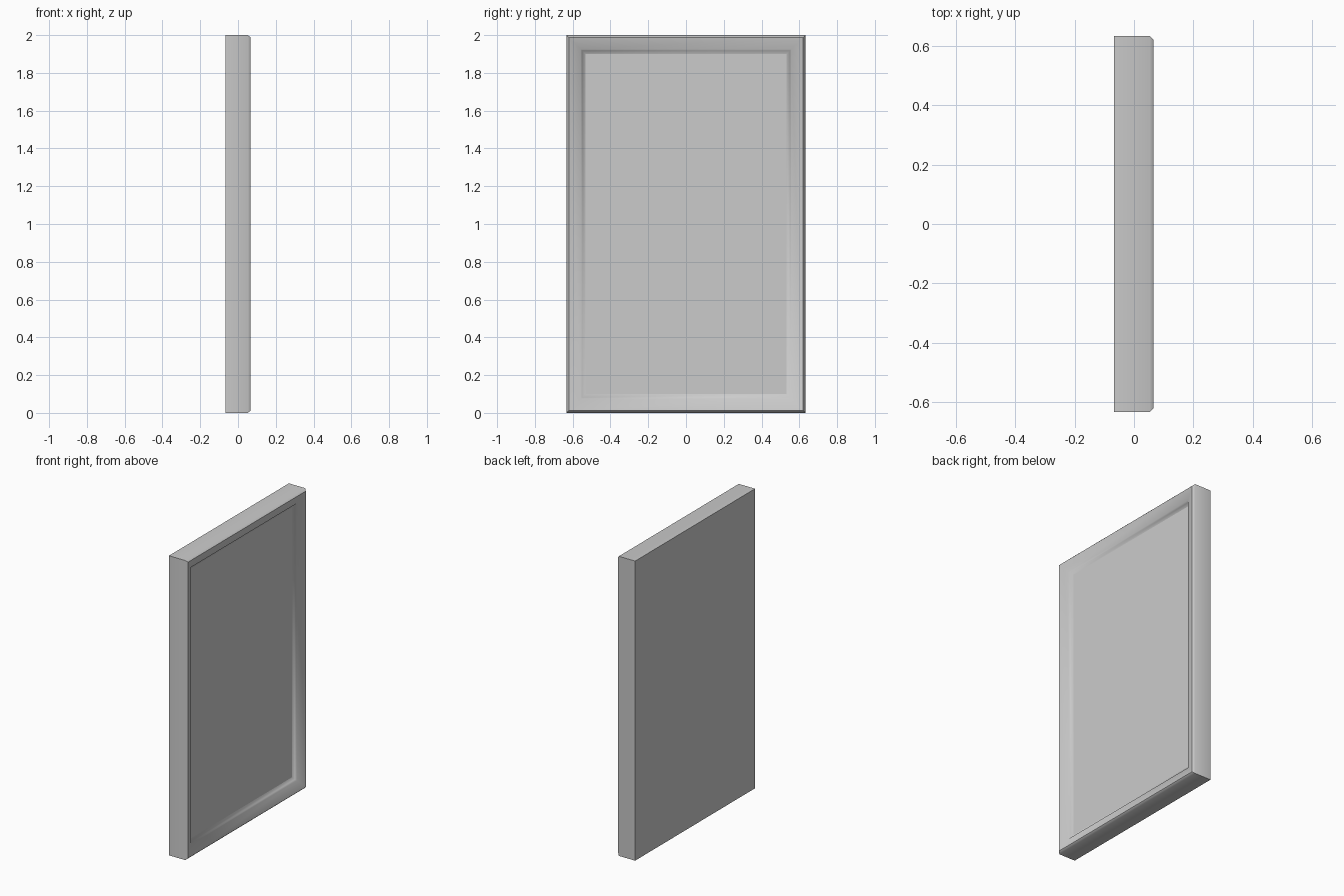
import bpy
import bmesh
from math import radians

WIDTH, HEIGHT = 1.265, 2.0
BACK_X = -0.067
PANEL_INSET, PANEL_X = 0.10, 0.025

cube = bpy.data.objects.get("Cube")
if cube:
    bpy.data.objects.remove(cube)

grey = bpy.data.materials.new("plain grey")
grey.use_nodes = True
grey.diffuse_color = (0.6, 0.6, 0.6, 1)
grey.node_tree.nodes["Principled BSDF"].inputs["Base Color"].default_value = (0.6, 0.6, 0.6, 1)


def ring(bm, inset, x):
    """Rectangle of four vertices, set in from the outer edge at depth x."""
    y = WIDTH / 2 - inset
    return [bm.verts.new((x, sy * y, z)) for sy, z in (
        (-1, inset), (1, inset), (1, HEIGHT - inset), (-1, HEIGHT - inset))]


def finish(bm, name, angle):
    mesh = bpy.data.meshes.new(name)
    bm.to_mesh(mesh)
    bm.free()
    mesh.materials.append(grey)
    obj = bpy.data.objects.new(name, mesh)
    bpy.context.collection.objects.link(obj)
    bpy.ops.object.select_all(action="DESELECT")
    obj.select_set(True)
    bpy.context.view_layer.objects.active = obj
    bpy.ops.object.shade_smooth_by_angle(angle=radians(angle))
    return obj


# Mitred frame: moulding profile as (inset, x), from the back edge to the panel
profile = [(0, BACK_X), (0, 0.053), (0.012, 0.066), (0.075, 0.045),
           (0.082, 0.035), (PANEL_INSET, PANEL_X)]
bm = bmesh.new()
rings = [ring(bm, inset, x) for inset, x in profile]
for a, b in zip(rings, rings[1:]):
    for i in range(4):
        j = (i + 1) % 4
        bm.faces.new((a[i], a[j], b[j], b[i]))
finish(bm, "frame", 50)

# Picture panel, recessed inside the moulding
bm = bmesh.new()
bm.faces.new(ring(bm, PANEL_INSET, PANEL_X))
finish(bm, "picture_panel", 30)

# Flat backing board closing the rear
bm = bmesh.new()
bm.faces.new(reversed(ring(bm, 0, BACK_X)))
finish(bm, "backing_board", 30)
